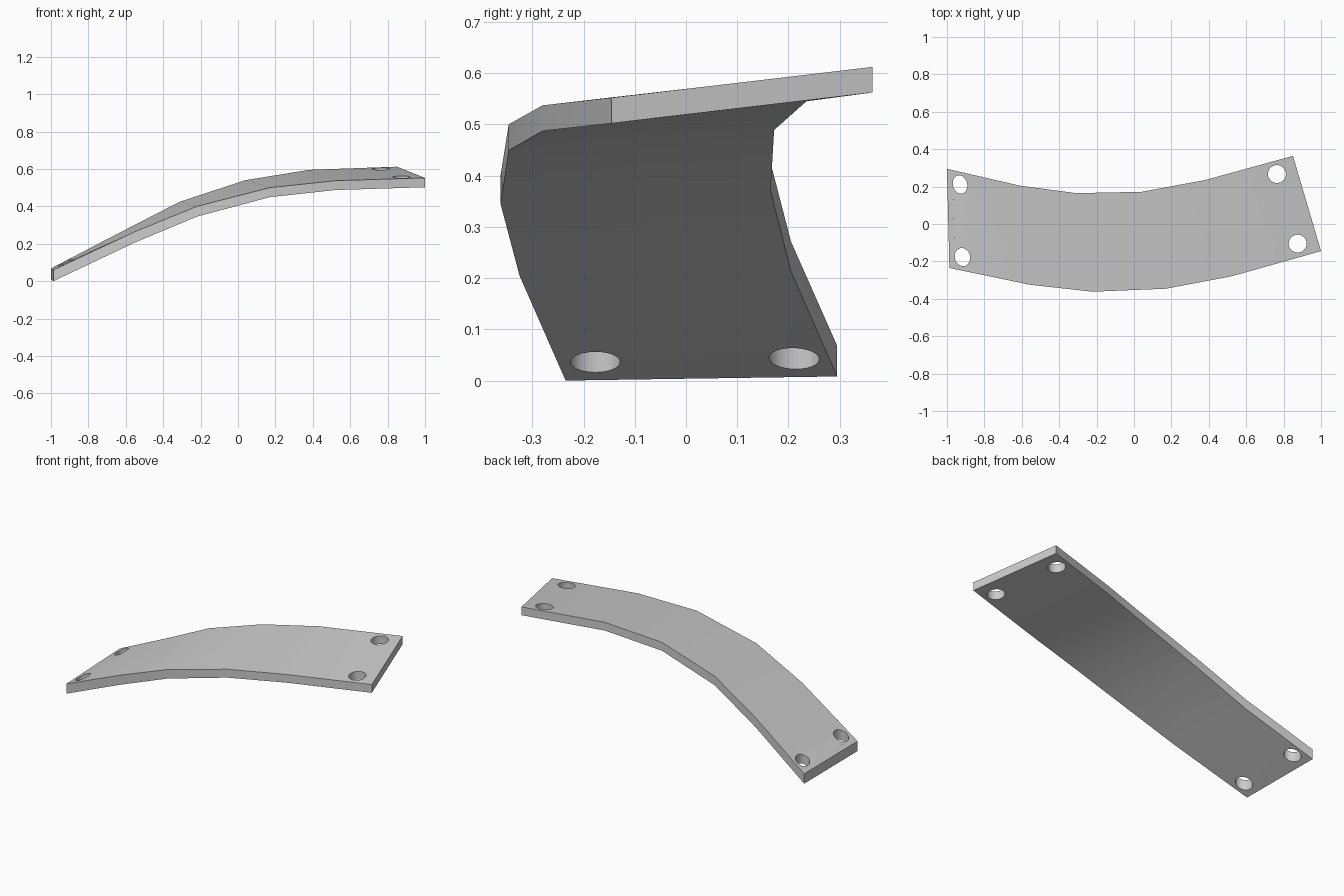
import bpy, bmesh, math

if "Cube" in bpy.data.objects:
    bpy.data.objects.remove(bpy.data.objects["Cube"])

# stations along the strip: front (x, y, z bottom), back (x, y, z bottom), thickness
FRONT = [(-0.987, -0.235, 0.0), (-0.555, -0.325, 0.205), (-0.22, -0.362, 0.345),
         (0.17, -0.346, 0.449), (0.52, -0.28, 0.487), (1.0, -0.145, 0.502)]
BACK = [(-1.0, 0.295, 0.008), (-0.61, 0.205, 0.213), (-0.31, 0.165, 0.37),
        (0.04, 0.172, 0.489), (0.38, 0.235, 0.545), (0.85, 0.364, 0.562)]
THICK = [0.06, 0.058, 0.055, 0.051, 0.05, 0.05]


def finish(bm, name):
    bmesh.ops.recalc_face_normals(bm, faces=bm.faces)
    me = bpy.data.meshes.new(name)
    bm.to_mesh(me)
    bm.free()
    ob = bpy.data.objects.new(name, me)
    bpy.context.collection.objects.link(ob)
    return ob


# curved plate: a rectangular section lofted through the stations
bm = bmesh.new()
rings = []
for f, b, t in zip(FRONT, BACK, THICK):
    up = lambda p: (p[0], p[1], p[2] + t)
    rings.append([bm.verts.new(p) for p in (f, b, up(b), up(f))])
for r, s in zip(rings, rings[1:]):
    for i in range(4):
        j = (i + 1) % 4
        bm.faces.new((r[i], r[j], s[j], s[i]))
bm.faces.new(rings[0])
bm.faces.new(rings[-1])
plate = finish(bm, "curved_plate")

# four mounting holes: x, y, half width, half length, turn
for x, y, rx, ry, turn in [(-0.93, 0.211, 0.038, 0.05, 15), (-0.917, -0.177, 0.041, 0.049, 15),
                           (0.764, 0.267, 0.048, 0.048, 0), (0.875, -0.105, 0.048, 0.048, 0)]:
    bm = bmesh.new()
    bmesh.ops.create_cone(bm, cap_ends=True, segments=32, radius1=1, radius2=1, depth=2)
    cutter = finish(bm, "hole_cutter")
    cutter.location = (x, y, 0.3)
    cutter.scale = (rx, ry, 1)
    cutter.rotation_euler.z = math.radians(turn)
    cutter.hide_render = True
    cutter.hide_set(True)
    mod = plate.modifiers.new("hole", 'BOOLEAN')
    mod.object = cutter
    mod.solver = 'EXACT'

# apply the holes, then shade smooth with crisp rims
bpy.context.view_layer.objects.active = plate
plate.select_set(True)
for mod in list(plate.modifiers):
    bpy.ops.object.modifier_apply(modifier=mod.name)
for ob in [o for o in bpy.data.objects if o.name.startswith("hole_cutter")]:
    bpy.data.objects.remove(ob)
bpy.ops.object.shade_smooth_by_angle(angle=math.radians(30))
